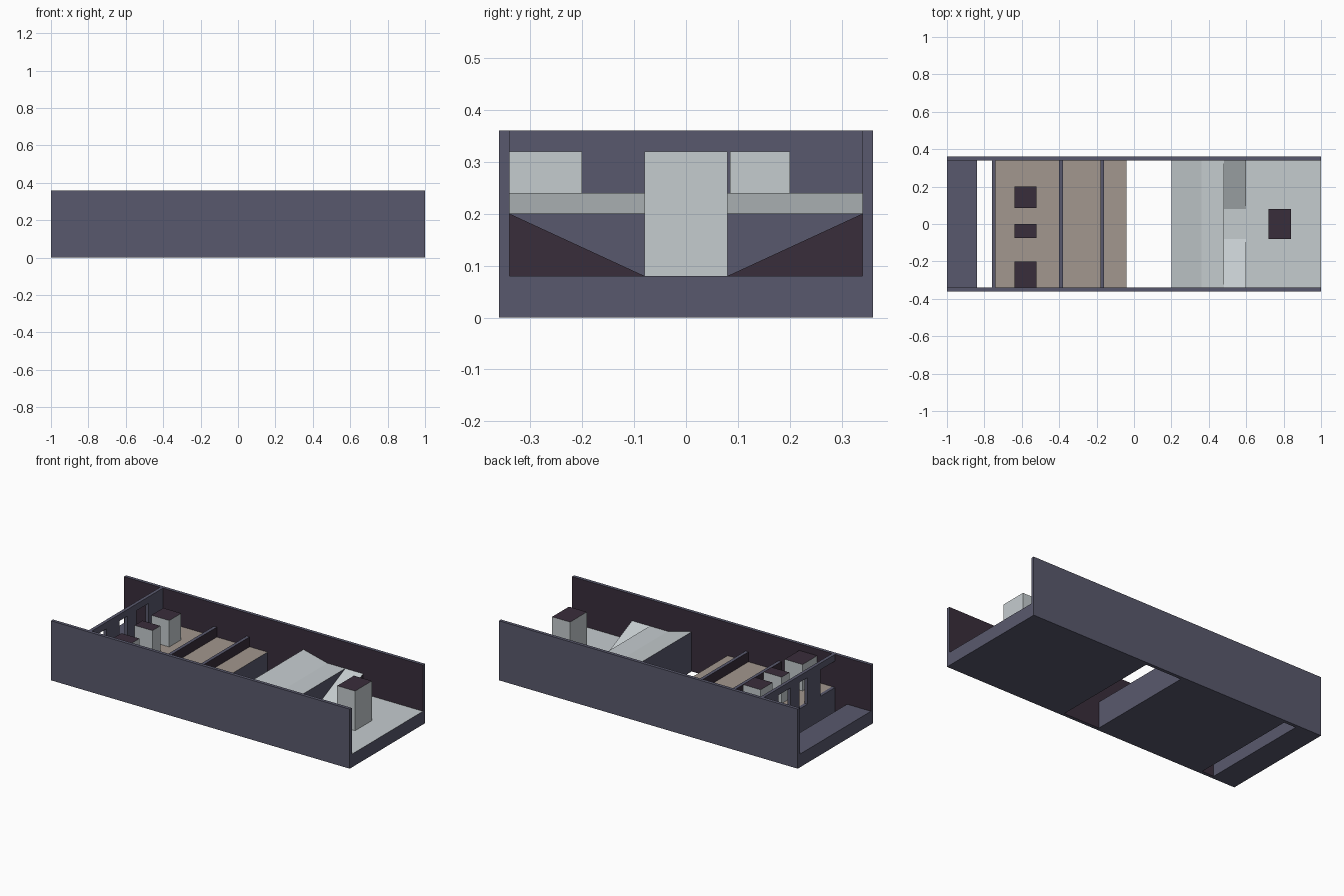
import bpy, bmesh
from mathutils import Vector

if "Cube" in bpy.data.objects:
    bpy.data.objects.remove(bpy.data.objects["Cube"])


def material(name, rgb):
    m = bpy.data.materials.new(name)
    lin = [((c / 255 + 0.055) / 1.055) ** 2.4 for c in rgb]
    m.diffuse_color = (*lin, 1)
    m.use_nodes = True
    m.node_tree.nodes["Principled BSDF"].inputs["Base Color"].default_value = m.diffuse_color
    return m


MATS = [material("slate", (89, 89, 109)), material("dark plum", (57, 45, 59)),
        material("pale grey", (197, 204, 207)), material("tan", (162, 151, 142))]
SLATE, PLUM, GREY, TAN = range(4)


def prism(name, profile, direction, rule):
    """Extrude a 3D polygon; rule(normal) picks the colour of each face."""
    bm = bmesh.new()
    face = bm.faces.new([bm.verts.new(p) for p in profile])
    ext = bmesh.ops.extrude_face_region(bm, geom=[face], use_keep_orig=True)
    moved = [v for v in ext["geom"] if isinstance(v, bmesh.types.BMVert)]
    bmesh.ops.translate(bm, verts=moved, vec=Vector(direction))
    bmesh.ops.recalc_face_normals(bm, faces=bm.faces)
    for f in bm.faces:
        f.normal_update()
        f.material_index = rule(f.normal)
    me = bpy.data.meshes.new(name)
    bm.to_mesh(me)
    bm.free()
    for m in MATS:
        me.materials.append(m)
    ob = bpy.data.objects.new(name, me)
    bpy.context.collection.objects.link(ob)
    return ob


def box(name, x0, x1, y0, y1, z0, z1, rule=lambda n: SLATE):
    return prism(name, [(x0, y0, z0), (x1, y0, z0), (x1, y1, z0), (x0, y1, z0)],
                 (0, 0, z1 - z0), rule)


def topped(top, side):
    return lambda n: top if n.z > 0.5 else side


W = 0.34  # inner half width

# Long side walls, plum on the inside
for side, s in (("front", -1), ("back", 1)):
    box(side + "_wall", -1, 1, min(s * W, s * 0.36), max(s * W, s * 0.36), 0, 0.36,
        lambda n, s=s: PLUM if n.y * s < -0.5 else SLATE)

# Left ledge and raised tan deck
box("left_ledge", -1, -0.84, -W, W, 0, 0.08)
box("tan_deck", -0.74, -0.04, -W, W, 0, 0.16, topped(TAN, SLATE))

# Low dividers across the deck
for i, x in enumerate((-0.40, -0.18)):
    box(f"divider_{i + 1}", x, x + 0.02, -W, W, 0.16, 0.22,
        lambda n: PLUM if abs(n.x) > 0.5 else SLATE)

# Cross wall with openings, and a pillar behind each opening
slots = [(-0.34, -0.20), (-0.075, 0.0), (0.085, 0.20)]
box("cross_wall_base", -0.76, -0.74, -W, W, 0, 0.16)
box("cross_wall_lintel", -0.76, -0.74, -W, W, 0.32, 0.36)
for i, (y0, y1) in enumerate(slots):
    box(f"deck_pillar_{i + 1}", -0.64, -0.52, y0, y1, 0.16, 0.32, topped(PLUM, GREY))
    end = slots[i + 1][0] if i + 1 < len(slots) else W
    box(f"cross_wall_pier_{i + 1}", -0.76, -0.74, y1, end, 0.16, 0.32)

# Right section: ramp stepping down to a low floor
prism("ramp_and_floor", [(x, -W, z) for x, z in (
    (0.2, 0), (1, 0), (1, 0.08), (0.48, 0.08), (0.48, 0.2), (0.36, 0.2), (0.2, 0.24))],
    (0, 2 * W, 0), topped(GREY, SLATE))

# Banked side wedges below the ramp
for side, s in (("front", -1), ("back", 1)):
    prism(side + "_bank", [(0.48, s * y, z) for y, z in ((W, 0.08), (0.08, 0.08), (W, 0.2))],
          (0.12, 0, 0), lambda n: GREY if n.z > 0.5 else PLUM if n.x > 0.5 else SLATE)

# Free-standing pillar on the low floor
box("floor_pillar", 0.72, 0.84, -0.08, 0.08, 0.08, 0.32, topped(PLUM, GREY))
